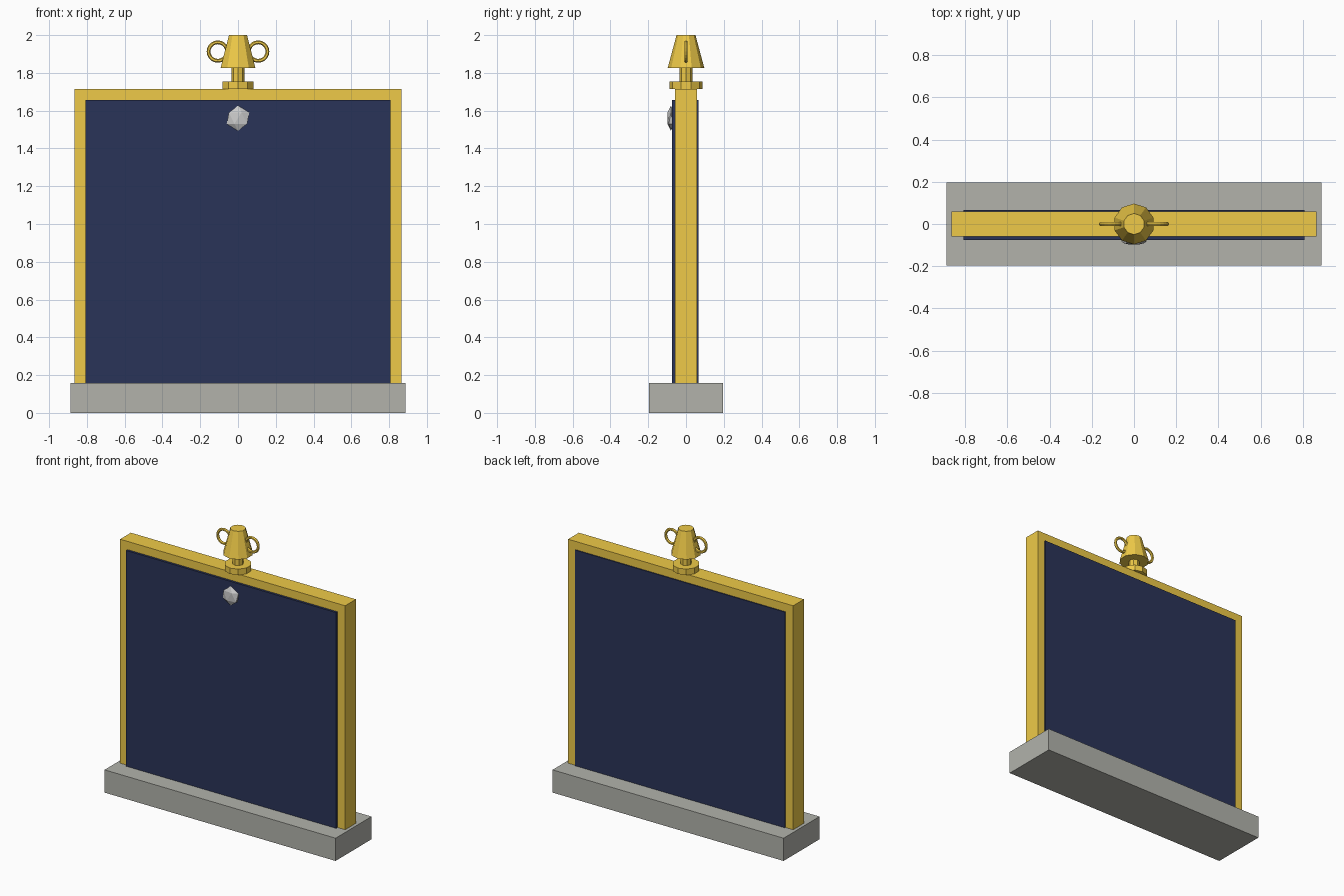
import bpy
from math import pi

if "Cube" in bpy.data.objects:
    bpy.data.objects.remove(bpy.data.objects["Cube"])


def material(name, rgb):
    m = bpy.data.materials.new(name)
    m.diffuse_color = (*rgb, 1)
    m.use_nodes = True
    m.node_tree.nodes["Principled BSDF"].inputs["Base Color"].default_value = m.diffuse_color
    return m


gold = material("gold", (0.86, 0.59, 0.065))
navy = material("navy", (0.023, 0.034, 0.098))
stone = material("stone", (0.445, 0.45, 0.41))
silver = material("silver", (0.92, 0.92, 0.90))


def finish(name, mat):
    ob = bpy.context.object
    ob.name = name
    ob.data.materials.append(mat)
    return ob


def box(name, x, y, z, mat):
    # each argument is a (low, high) range
    spans = (x, y, z)
    bpy.ops.mesh.primitive_cube_add(size=1, location=[(a + b) / 2 for a, b in spans])
    bpy.context.object.scale = [b - a for a, b in spans]
    return finish(name, mat)


def taper(name, sides, r1, r2, z0, z1, mat):
    bpy.ops.mesh.primitive_cone_add(vertices=sides, radius1=r1, radius2=r2,
                                    depth=z1 - z0, location=(0, 0, (z0 + z1) / 2))
    return finish(name, mat)


# Plinth and framed board
box("base", (-0.888, 0.888), (-0.197, 0.197), (0, 0.158), stone)
box("frame", (-0.865, 0.865), (-0.059, 0.059), (0.158, 1.714), gold)
box("front_panel", (-0.807, 0.807), (-0.075, -0.05), (0.158, 1.657), navy)
box("back_panel", (-0.807, 0.807), (0.05, 0.066), (0.158, 1.657), navy)

# Faceted stud on the front
bpy.ops.mesh.primitive_ico_sphere_add(subdivisions=1, radius=0.067, location=(0, -0.08, 1.56))
bpy.context.object.scale.y = 0.32
finish("stud", silver)

# Finial: collar, stem and tapered cup
taper("collar", 10, 0.087, 0.087, 1.714, 1.755, gold)
taper("stem", 8, 0.035, 0.035, 1.755, 1.826, gold)
taper("cup", 10, 0.097, 0.05, 1.826, 2.0, gold)

# Ring handles
for side, name in ((-1, "left_handle"), (1, "right_handle")):
    bpy.ops.mesh.primitive_torus_add(major_segments=20, minor_segments=6,
                                     major_radius=0.049, minor_radius=0.01,
                                     location=(side * 0.107, 0, 1.913), rotation=(pi / 2, 0, 0))
    finish(name, gold)
